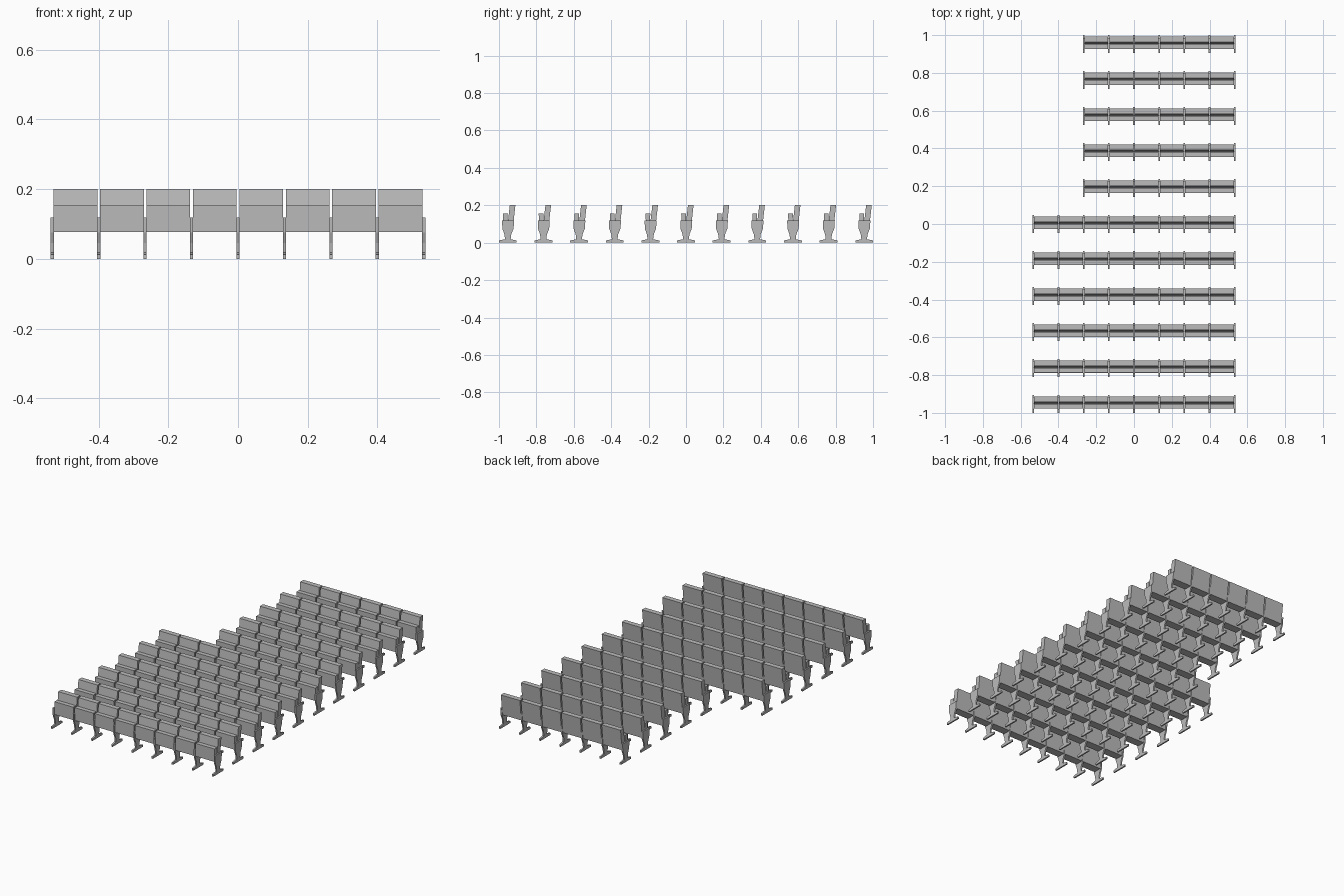
import bpy
import bmesh

cube = bpy.data.objects.get("Cube")
if cube:
    bpy.data.objects.remove(cube)

PITCH_X = 0.1332      # spacing of the frames along a row
PITCH_Y = 0.1905      # spacing of the rows
FRAME_W = 0.009
SEAT_W = 0.1255


def material(name, value):
    mat = bpy.data.materials.new(name)
    mat.use_nodes = True
    colour = (value, value, value, 1)
    mat.diffuse_color = colour
    mat.node_tree.nodes["Principled BSDF"].inputs["Base Color"].default_value = colour
    return mat


grey = material("plain grey", 0.5)


def profile_block(name, profile, width, origin, columns, rows):
    """Extrude a (y, z) side profile along x, then repeat it in columns and rows."""
    bm = bmesh.new()
    face = bm.faces.new([bm.verts.new((-width / 2, y, z)) for y, z in profile])
    ext = bmesh.ops.extrude_face_region(bm, geom=[face])
    verts = [v for v in ext["geom"] if isinstance(v, bmesh.types.BMVert)]
    bmesh.ops.translate(bm, verts=verts, vec=(width, 0, 0))
    bmesh.ops.recalc_face_normals(bm, faces=bm.faces)
    mesh = bpy.data.meshes.new(name)
    bm.to_mesh(mesh)
    bm.free()
    mesh.materials.append(grey)
    obj = bpy.data.objects.new(name, mesh)
    obj.location = origin
    bpy.context.collection.objects.link(obj)
    for label, count, step in (("columns", columns, (PITCH_X, 0, 0)),
                               ("rows", rows, (0, PITCH_Y, 0))):
        arr = obj.modifiers.new(label, "ARRAY")
        arr.count = count
        arr.use_relative_offset = False
        arr.use_constant_offset = True
        arr.constant_offset_displace = step


# Side profiles, y measured from the front end of the foot
foot = [(0, 0), (0.095, 0), (0.095, 0.012), (0.065, 0.018),
        (0.03, 0.018), (0, 0.012)]
frame = [(0.033, 0.015), (0.062, 0.015), (0.066, 0.045), (0.078, 0.075),
         (0.081, 0.118), (0.017, 0.118), (0.018, 0.075), (0.029, 0.045)]
folded_seat = [(0.024, 0.077), (0.046, 0.077), (0.047, 0.155), (0.022, 0.155)]
backrest = [(0.044, 0.077), (0.074, 0.077), (0.088, 0.201), (0.058, 0.201)]

# Front block of wide rows, rear block of shorter rows
for block, first_row, rows, seats in (("front", 0, 6, 8), ("rear", 6, 5, 6)):
    x = 4 * PITCH_X - seats * PITCH_X
    y = -1 + first_row * PITCH_Y
    profile_block(block + "_feet", foot, FRAME_W, (x, y, 0), seats + 1, rows)
    profile_block(block + "_frames", frame, FRAME_W, (x, y, 0), seats + 1, rows)
    mid = x + PITCH_X / 2
    profile_block(block + "_folded_seats", folded_seat, SEAT_W, (mid, y, 0), seats, rows)
    profile_block(block + "_backrests", backrest, SEAT_W, (mid, y, 0), seats, rows)
